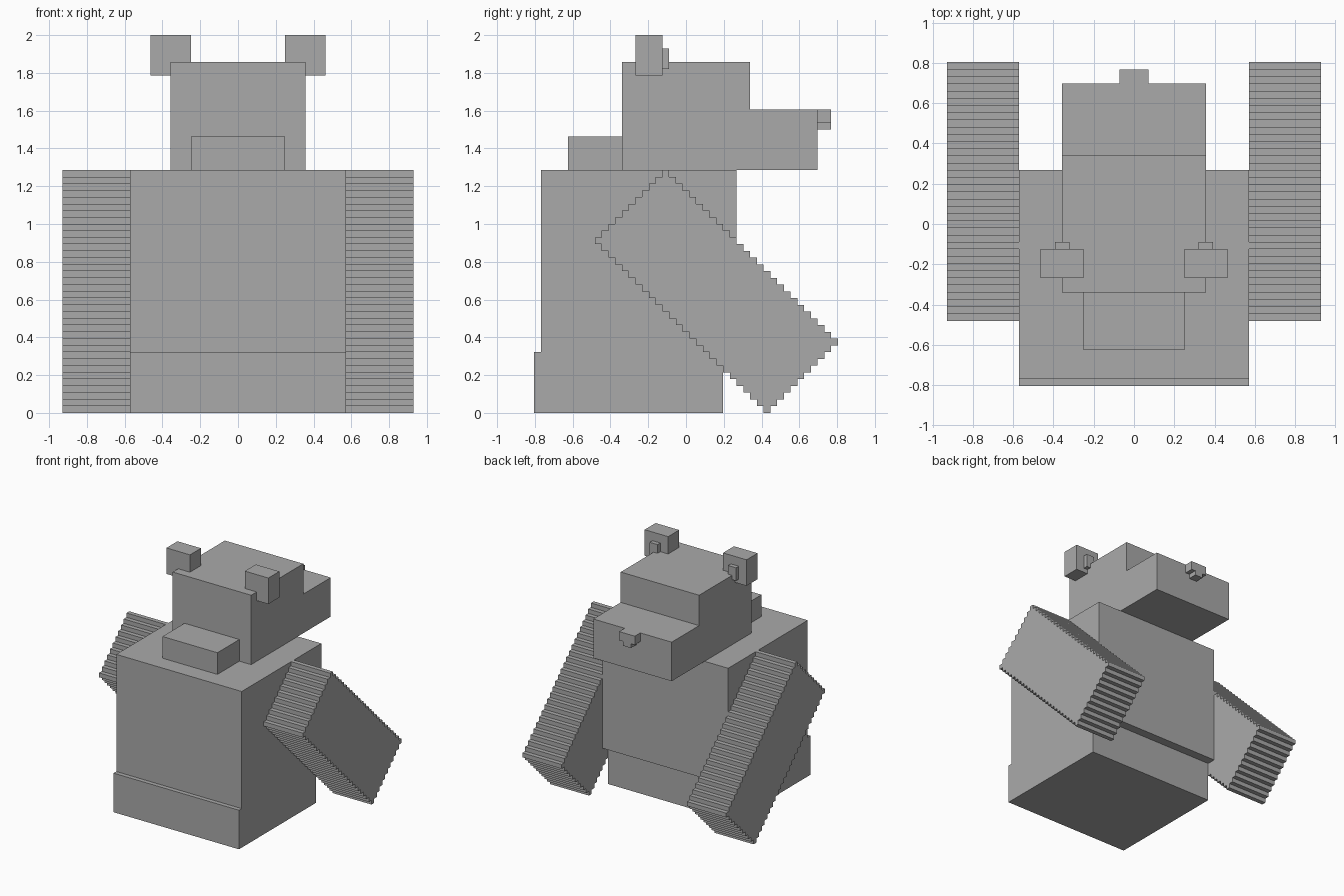
import bpy
import bmesh

cube = bpy.data.objects.get("Cube")
if cube:
    bpy.data.objects.remove(cube, do_unlink=True)

U = 2 / 56            # size of one grid block
Y0 = -22.5 * U        # front of the grid

grey = bpy.data.materials.new("plain grey")
grey.use_nodes = True
COLOUR = (0.4, 0.4, 0.4, 1)
grey.diffuse_color = COLOUR
grey.node_tree.nodes["Principled BSDF"].inputs["Base Color"].default_value = COLOUR


def extrude_profile(name, points, x0, x1):
    """Extrude a side profile of (y, z) grid points from x0 to x1."""
    bm = bmesh.new()
    verts = [bm.verts.new((x0 * U, Y0 + y * U, z * U)) for y, z in points]
    face = bm.faces.new(verts)
    out = bmesh.ops.extrude_face_region(bm, geom=[face])
    moved = [v for v in out["geom"] if isinstance(v, bmesh.types.BMVert)]
    bmesh.ops.translate(bm, verts=moved, vec=((x1 - x0) * U, 0, 0))
    bmesh.ops.recalc_face_normals(bm, faces=bm.faces)
    mesh = bpy.data.meshes.new(name)
    bm.to_mesh(mesh)
    bm.free()
    mesh.materials.append(grey)
    obj = bpy.data.objects.new(name, mesh)
    bpy.context.collection.objects.link(obj)
    return obj


def block(name, x0, x1, y0, y1, z0, z1):
    return extrude_profile(name, [(y0, z0), (y1, z0), (y1, z1), (y0, z1)], x0, x1)


# Body: stepped hips and torso in one profile
extrude_profile("body", [(0, 0), (28, 0), (28, 9), (30, 9),
                         (30, 36), (1, 36), (1, 9), (0, 9)], -16, 16)

# Head with muzzle, and the block at its front foot
extrude_profile("head", [(13, 36), (42, 36), (42, 45), (32, 45),
                         (32, 52), (13, 52)], -10, 10)
block("tail", -7, 7, 5, 13, 36, 41)

# Nose: wide top and narrow lower part
block("nose", -2, 2, 42, 44, 43, 45)
block("nose_tip", -1, 1, 42, 44, 42, 43)

# Arm outline: a slanted bar stepped one block per row
front_edge, back_edge = [], []
for row in range(36):
    top = 36 - row
    front = 9 + abs(row - 10)
    back = 45 - abs(row - 25)
    front_edge += [(front, top), (front, top - 1)]
    back_edge += [(back, top), (back, top - 1)]
arm_outline = front_edge + back_edge[::-1]

# Paired parts
for side, s in (("left", 1), ("right", -1)):
    extrude_profile(side + "_arm", arm_outline, s * 16, s * 26)
    block(side + "_ear", s * 7, s * 13, 15, 19, 50, 56)
    block(side + "_inner_ear", s * 9, s * 11, 19, 20, 51, 54)
